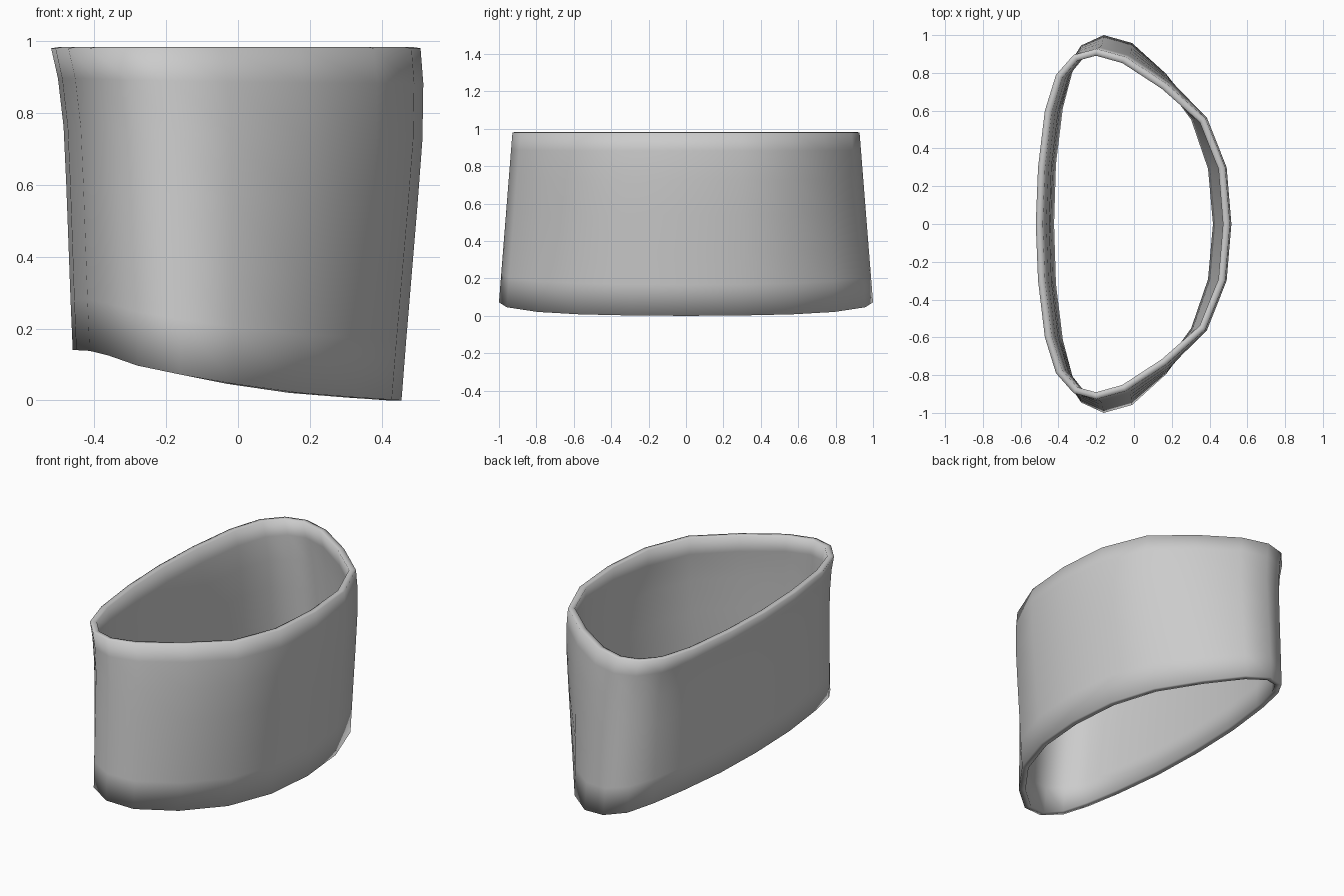
import bpy, bmesh
from mathutils import Vector

if "Cube" in bpy.data.objects:
    bpy.data.objects.remove(bpy.data.objects["Cube"])

# Half outlines (y >= 0) of the outer wall, from the flat side to the bowed side
TOP = [(-.52, 0), (-.508, .3), (-.472, .6), (-.413, .79), (-.32, .895), (-.2, .928),
       (-.045, .885), (.17, .745), (.378, .56), (.483, .3), (.508, 0)]
BOTTOM = [(-.46, 0), (-.45, .32), (-.413, .62), (-.36, .82), (-.28, .945), (-.16, 1.0),
          (-.01, .958), (.17, .795), (.335, .57), (.428, .3), (.455, 0)]
BOTTOM_Z = [.14, .14, .138, .125, .097, .072, .046, .021, .008, .002, 0]
TOP_Z = .98
WALL = .037
# (height fraction, sideways shift) giving the wall its slight sideways bend
LEVELS = [(0, 0), (.17, .004), (.34, .009), (.55, .015), (.74, .019), (.9, .013), (1, 0)]


def mirrored(half, sign):
    """Close a half list into a full loop across y = 0."""
    return half + [sign(p) for p in half[-2:0:-1]]


top = mirrored(TOP, lambda p: (p[0], -p[1]))
bottom = mirrored(BOTTOM, lambda p: (p[0], -p[1]))
base_z = mirrored(BOTTOM_Z, lambda z: z)
n = len(top)


def ring(s, shift, inset):
    """Cross-section at height fraction s, moved inward by inset."""
    pts = [Vector(b).lerp(Vector(t), s) + Vector((shift, 0)) for b, t in zip(bottom, top)]
    out = []
    for i, p in enumerate(pts):
        d = (pts[(i + 1) % n] - pts[i - 1]).normalized()
        q = p + Vector((d.y, -d.x)) * inset
        out.append((q.x, q.y, base_z[i] * (1 - s) + TOP_Z * s))
    return out


# Sleeve: outer wall up, over the rim, inner wall down
bm = bmesh.new()
sections = [ring(s, d, 0) for s, d in LEVELS]
rim = ring(1, 0, WALL / 2)
sections.append([(x, y, z + .003) for x, y, z in rim])
sections += [ring(s, d, WALL) for s, d in reversed(LEVELS)]
loops = [[bm.verts.new(p) for p in sec] for sec in sections]
for a, b in zip(loops, loops[1:] + loops[:1]):
    for i in range(n):
        j = (i + 1) % n
        bm.faces.new((a[i], a[j], b[j], b[i]))
bmesh.ops.recalc_face_normals(bm, faces=bm.faces)
for f in bm.faces:
    f.smooth = True
mesh = bpy.data.meshes.new("sleeve")
bm.to_mesh(mesh)
bm.free()
sleeve = bpy.data.objects.new("sleeve", mesh)
bpy.context.collection.objects.link(sleeve)
